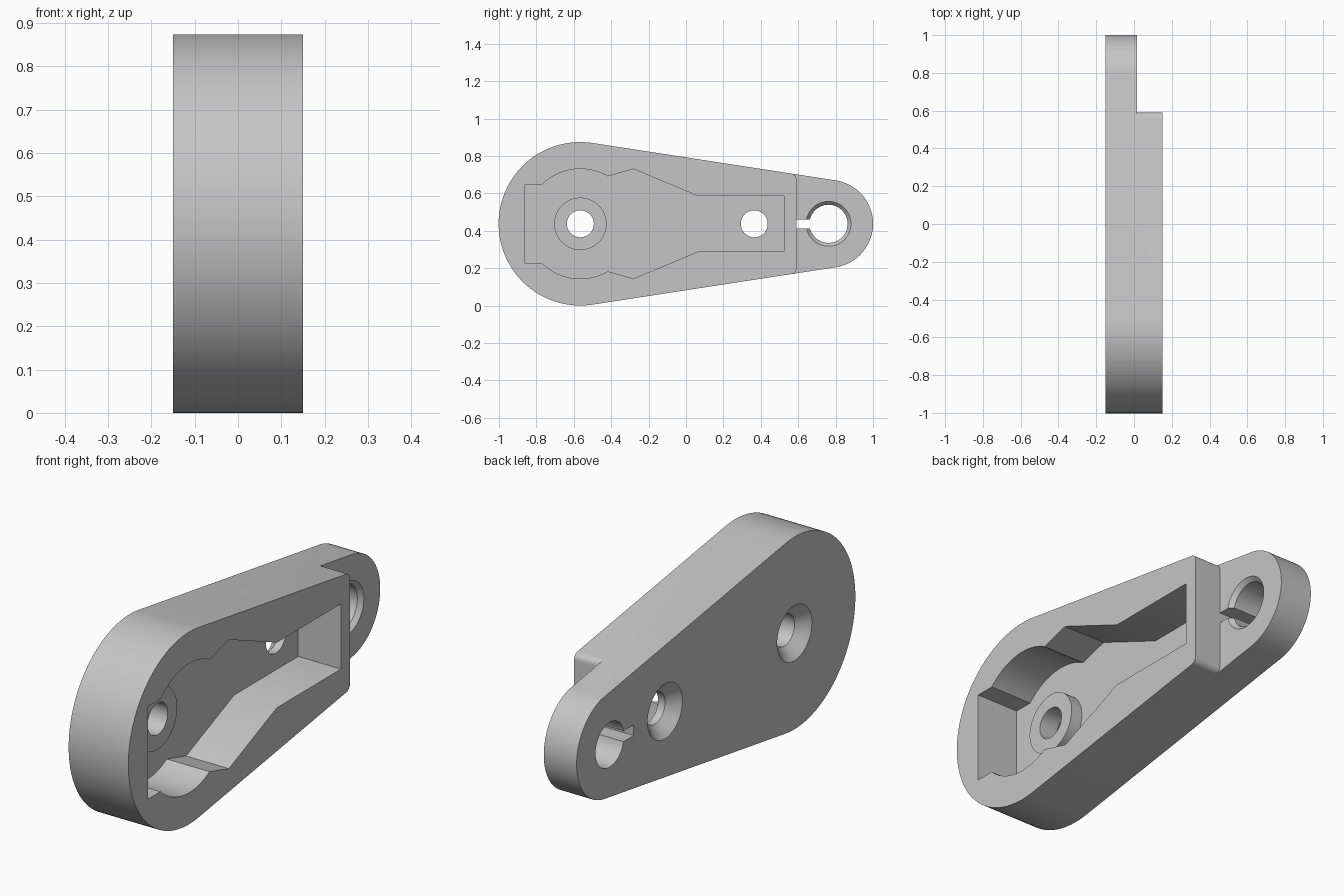
import bpy, bmesh
from math import sin, cos, pi, asin, atan2, radians

if "Cube" in bpy.data.objects:
    bpy.data.objects.remove(bpy.data.objects["Cube"], do_unlink=True)

# Key dimensions: profiles lie in the y-z plane, mirrored about the height AXIS
AXIS, BACK, FRONT = 0.437, -0.15, 0.15
BIG_Y, BIG_R = -0.565, 0.437
TIP_Y, TIP_R = 0.765, 0.235
STEP_X, STEP_Y = 0.015, 0.59
FLOOR_X, BOSS_X = -0.065, -0.008

grey = bpy.data.materials.new("grey")
grey.use_nodes = True
grey.diffuse_color = (0.56, 0.56, 0.56, 1)
grey.node_tree.nodes["Principled BSDF"].inputs["Base Color"].default_value = grey.diffuse_color


def arc(y, r, a0, a1, n, z=0.0):
    return [(y + r * cos(a0 + (a1 - a0) * i / n), z + r * sin(a0 + (a1 - a0) * i / n))
            for i in range(n + 1)]


def circle(y, r, n=64):
    return arc(y, r, 0, 2 * pi, n)[:-1]


def mirrored(half):
    """Close an upper half profile with its reflection."""
    return half + [(y, -z) for y, z in reversed(half) if abs(z) > 1e-6]


def loft(name, sections):
    """Solid through equal-length profiles at successive x positions."""
    bm = bmesh.new()
    rings = [[bm.verts.new((x, y, z + AXIS)) for y, z in pts] for x, pts in sections]
    n = len(rings[0])
    for a, b in zip(rings, rings[1:]):
        for i in range(n):
            j = (i + 1) % n
            bm.faces.new((a[i], a[j], b[j], b[i]))
    bm.faces.new(rings[0])
    bm.faces.new(rings[-1])
    bmesh.ops.recalc_face_normals(bm, faces=bm.faces)
    mesh = bpy.data.meshes.new(name)
    bm.to_mesh(mesh)
    bm.free()
    mesh.materials.append(grey)
    ob = bpy.data.objects.new(name, mesh)
    bpy.context.collection.objects.link(ob)
    return ob


def combine(target, tool, operation):
    mod = target.modifiers.new(tool.name, 'BOOLEAN')
    mod.operation, mod.solver, mod.object = operation, 'EXACT', tool
    bpy.context.view_layer.objects.active = target
    bpy.ops.object.modifier_apply(modifier=mod.name)
    bpy.data.objects.remove(tool, do_unlink=True)


def prism(name, pts, x0, x1):
    return loft(name, [(x0, pts), (x1, pts)])


# Tapered body: two arcs joined by tangent lines
slope = asin((BIG_R - TIP_R) / (TIP_Y - BIG_Y))
tangent = pi / 2 - slope
outline = mirrored(arc(TIP_Y, TIP_R, 0, tangent, 24) + arc(BIG_Y, BIG_R, tangent, pi, 32))
body = prism("arm_body", outline, BACK, FRONT)

# Step that thins the tip, leaving rounded corners on the thick part
round_r = 0.03
cy = STEP_Y - round_r
cz = (BIG_R - round_r - (cy - BIG_Y) * sin(slope)) / cos(slope)
corner = arc(cy, round_r, 0, tangent, 8, cz)
beyond = (cy + 0.5 * cos(tangent), cz + 0.5 * sin(tangent))
step = mirrored(corner + [beyond, (1.3, beyond[1])])
combine(body, prism("step_cutter", step, STEP_X, 0.3), 'DIFFERENCE')

# Shaped pocket
dy, dz = -0.77 - BIG_Y, 0.21
lobe_r = (dy * dy + dz * dz) ** 0.5
pocket = mirrored([(0.525, 0.148), (0.065, 0.148), (-0.28, 0.293)]
                  + arc(BIG_Y, lobe_r, radians(60), atan2(dz, dy), 24) + [(-0.86, dz)])
combine(body, prism("pocket_cutter", pocket, FLOOR_X, 0.3), 'DIFFERENCE')

# Raised ring around the main screw hole
combine(body, prism("boss", circle(BIG_Y, 0.14), FLOOR_X - 0.03, BOSS_X), 'UNION')

# Countersunk screw holes, wide on the back
for y in (BIG_Y, 0.365):
    hole = loft("screw_hole_cutter", [(BACK - 0.02, circle(y, 0.125)), (BACK, circle(y, 0.125)),
                                      (BACK + 0.05, circle(y, 0.072)), (0.1, circle(y, 0.072))])
    combine(body, hole, 'DIFFERENCE')

# Tip bore with a chamfered mouth, and its key slot
bore = loft("bore_cutter", [(BACK - 0.05, circle(0.762, 0.102)), (STEP_X - 0.02, circle(0.762, 0.102)),
                            (STEP_X, circle(0.762, 0.12)), (STEP_X + 0.05, circle(0.762, 0.12))])
combine(body, bore, 'DIFFERENCE')
slot = mirrored([(0.72, 0.024), (STEP_Y + 0.001, 0.024)])
combine(body, prism("slot_cutter", slot, BACK - 0.05, STEP_X + 0.05), 'DIFFERENCE')

# Smooth curved walls, crisp edges
bpy.ops.object.select_all(action='DESELECT')
body.select_set(True)
bpy.context.view_layer.objects.active = body
bpy.ops.object.shade_smooth_by_angle(angle=radians(25))
